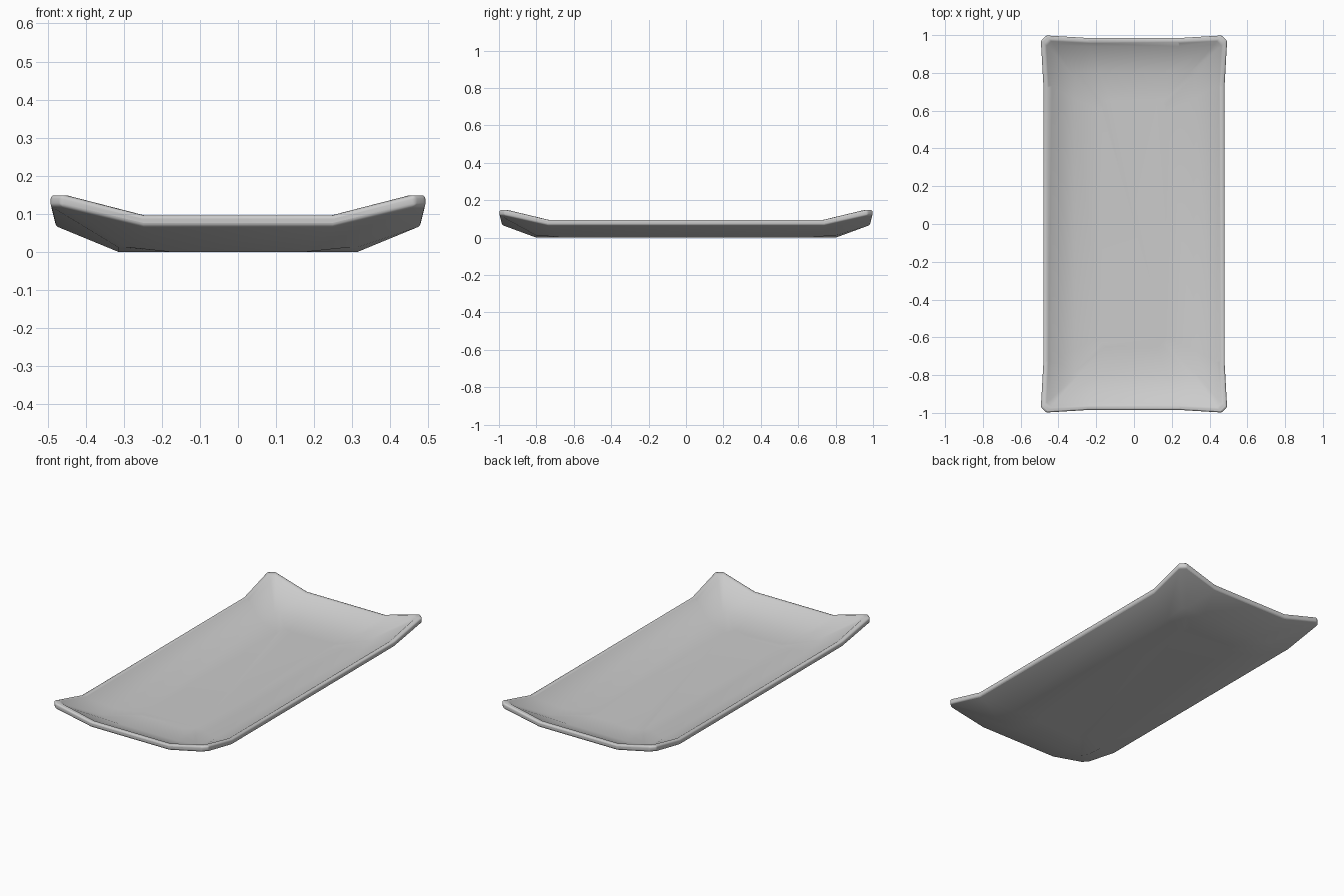
import bpy, bmesh, math

if "Cube" in bpy.data.objects:
    bpy.data.objects.remove(bpy.data.objects["Cube"])


def ring(bm, w, l, z, bx, by, dz=0.0, flare=0.0, cut=0.02):
    """Rectangular loop whose four corners lift by dz and flare outward."""
    W, L = w + flare, l + flare
    quarter = [(w, by, z), (W, L - cut, z + dz), (W - cut, L, z + dz), (bx, l, z)]
    pts = []
    for sx, sy in ((1, 1), (-1, 1), (-1, -1), (1, -1)):
        q = quarter if sx * sy > 0 else quarter[::-1]
        pts += [(sx * x, sy * y, h) for x, y, h in q]
    return [bm.verts.new(p) for p in pts]


# Tray shell: underside, thin rim with raised corners, then inner floor
bm = bmesh.new()
rings = [
    ring(bm, 0.17, 0.65, 0.0, 0.12, 0.60),
    ring(bm, 0.315, 0.80, 0.0, 0.18, 0.66, dz=0.012),
    ring(bm, 0.480, 0.985, 0.068, 0.25, 0.74, dz=0.052, flare=0.013, cut=0.028),
    ring(bm, 0.480, 0.985, 0.095, 0.25, 0.74, dz=0.053, flare=0.013, cut=0.028),
    ring(bm, 0.458, 0.963, 0.095, 0.24, 0.73, dz=0.053, flare=0.011, cut=0.026),
    ring(bm, 0.435, 0.940, 0.078, 0.24, 0.73, dz=0.042, flare=0.008),
    ring(bm, 0.315, 0.80, 0.028, 0.18, 0.66, dz=0.012),
    ring(bm, 0.17, 0.65, 0.026, 0.12, 0.60),
]
for a, b in zip(rings, rings[1:]):
    for i in range(len(a)):
        j = (i + 1) % len(a)
        bm.faces.new((a[i], a[j], b[j], b[i]))
bm.faces.new(rings[0][::-1])
bm.faces.new(rings[-1])
bmesh.ops.recalc_face_normals(bm, faces=bm.faces)

mesh = bpy.data.meshes.new("tray")
bm.to_mesh(mesh)
bm.free()
tray = bpy.data.objects.new("tray", mesh)
bpy.context.collection.objects.link(tray)

# Soften the rim edges
bevel = tray.modifiers.new("rim_rounding", "BEVEL")
bevel.width = 0.008
bevel.segments = 3
bevel.limit_method = "ANGLE"
bevel.angle_limit = math.radians(40)

bpy.context.view_layer.objects.active = tray
tray.select_set(True)
bpy.ops.object.shade_smooth_by_angle(angle=math.radians(50))
